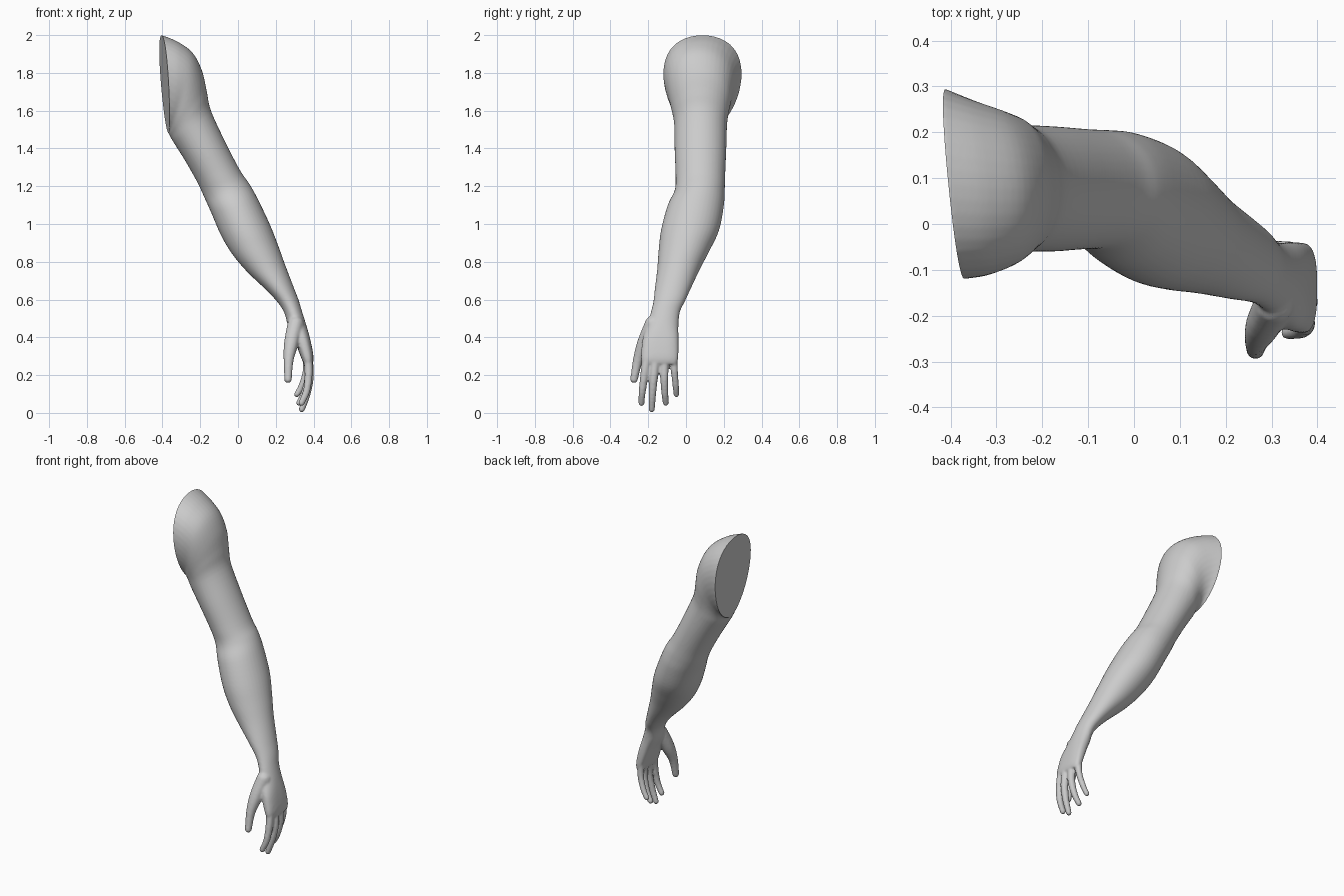
import bpy, bmesh, math
from mathutils import Vector

if "Cube" in bpy.data.objects:
    bpy.data.objects.remove(bpy.data.objects["Cube"])


def spline(rows, steps):
    """Catmull-Rom interpolation through tuples of any length."""
    out = []
    for i in range(len(rows) - 1):
        a, b = rows[max(i - 1, 0)], rows[i]
        c, d = rows[i + 1], rows[min(i + 2, len(rows) - 1)]
        for s in range(steps):
            t = s / steps
            out.append([0.5 * (2 * q + (r - p) * t + (2 * p - 5 * q + 4 * r - u) * t * t
                               + (3 * q - p - 3 * r + u) * t ** 3)
                        for p, q, r, u in zip(a, b, c, d)])
    out.append(list(rows[-1]))
    return out


def clamp(v):
    return max(0.0, min(1.0, v))


def spow(v, p):
    return math.copysign(abs(v) ** p, v)


# Limb sections: outer point (x, z), inner point (x, z), y range
SECTIONS = [
    (-.405, 2.0, -.37, 1.487, -.12, .295),
    (-.32, 1.965, -.37, 1.485, -.113, .272),
    (-.24, 1.905, -.368, 1.48, -.098, .252),
    (-.19, 1.81, -.364, 1.472, -.085, .237),
    (-.165, 1.70, -.357, 1.46, -.07, .224),
    (-.143, 1.60, -.343, 1.435, -.062, .217),
    (-.07, 1.44, -.28, 1.335, -.06, .213),
    (.01, 1.286, -.215, 1.22, -.055, .207),
    (.06, 1.213, -.178, 1.14, -.06, .205),
    (.106, 1.13, -.142, 1.06, -.098, .20),
    (.17, .995, -.09, .94, -.132, .175),
    (.215, .88, -.03, .84, -.145, .125),
    (.25, .783, .05, .745, -.152, .075),
    (.295, .665, .15, .65, -.165, .025),
    (.32, .60, .21, .585, -.172, -.005),
    (.338, .54, .245, .53, -.185, -.032),
    (.36, .47, .265, .46, -.205, -.04),
    (.38, .40, .295, .395, -.228, -.04),
    (.395, .33, .32, .33, -.236, -.04),
    (.40, .285, .337, .285, -.238, -.042),
    (.395, .258, .35, .258, -.232, -.05),
]

# Digits: x, y, z, radius along each path
DIGITS = [
    [(.305, -.175, .47, .045), (.282, -.22, .37, .04), (.268, -.254, .28, .028), (.265, -.275, .178, .021)],
    [(.365, -.20, .33, .026), (.374, -.218, .22, .023), (.364, -.231, .12, .020), (.336, -.236, .052, .017)],
    [(.367, -.158, .33, .027), (.379, -.170, .2, .024), (.364, -.178, .1, .021), (.338, -.181, .019, .017)],
    [(.366, -.113, .33, .026), (.374, -.115, .2, .023), (.354, -.112, .11, .020), (.324, -.107, .053, .017)],
    [(.360, -.068, .33, .024), (.362, -.062, .23, .020), (.340, -.055, .15, .018), (.312, -.051, .098, .016)],
]

bm = bmesh.new()

# Upper arm, forearm and palm as one loft
N = 40
rings = []
rows = spline(SECTIONS, 5)
rows.insert(0, None)
for row in rows:
    stub = row is None                      # extra length, trimmed flat later
    ox, oz, ix, iz, y0, y1 = rows[1] if stub else row
    egg = 0.2 * clamp((oz - 1.6) / 0.4)
    p = 1 - 0.25 * clamp((0.5 - oz) / 0.12)
    shear = 0.1 * clamp((oz - 1.8) / 0.2)
    ring = []
    for j in range(N):
        a = 2 * math.pi * j / N
        c, s = spow(math.cos(a), p), spow(math.sin(a), p)
        f = (c + egg * (1 - c * c) + 1) / 2
        y = (y0 + y1) / 2 + s * (y1 - y0) / 2
        x = ix + (ox - ix) * f - shear * (y - .087) - (.05 if stub else 0)
        ring.append(bm.verts.new((x, y, iz + (oz - iz) * f)))
    rings.append(ring)
for r0, r1 in zip(rings, rings[1:]):
    for j in range(N):
        k = (j + 1) % N
        bm.faces.new((r0[j], r0[k], r1[k], r1[j]))
bm.faces.new(rings[0])
bm.faces.new(rings[-1])
bmesh.ops.recalc_face_normals(bm, faces=bm.faces[:])

# Thumb and fingers as chains of balls
for path in DIGITS:
    for x, y, z, r in spline(path, 9):
        made = bmesh.ops.create_icosphere(bm, subdivisions=2, radius=r)
        bmesh.ops.translate(bm, verts=made["verts"], vec=(x, y, z))

mesh = bpy.data.meshes.new("arm")
bm.to_mesh(mesh)
bm.free()
arm = bpy.data.objects.new("arm", mesh)
bpy.context.collection.objects.link(arm)

# Fuse into one skin and soften the joins
rem = arm.modifiers.new("fuse", "REMESH")
rem.mode = "VOXEL"
rem.voxel_size = 0.0065
smo = arm.modifiers.new("soften", "SMOOTH")
smo.factor = 0.5
smo.iterations = 5
bpy.context.view_layer.objects.active = arm
arm.select_set(True)
bpy.ops.object.convert(target="MESH")

# Flat cut at the shoulder
bm = bmesh.new()
bm.from_mesh(arm.data)
cut = bmesh.ops.bisect_plane(bm, geom=bm.verts[:] + bm.edges[:] + bm.faces[:],
                             plane_co=Vector((-.3875, .087, 1.743)),
                             plane_no=Vector((1, .1, .068)), clear_inner=True)
rim = [e for e in cut["geom_cut"] if isinstance(e, bmesh.types.BMEdge)]
bmesh.ops.holes_fill(bm, edges=rim, sides=0)
bmesh.ops.recalc_face_normals(bm, faces=bm.faces[:])
bm.to_mesh(arm.data)
bm.free()
bpy.ops.object.shade_smooth_by_angle(angle=math.radians(40))
